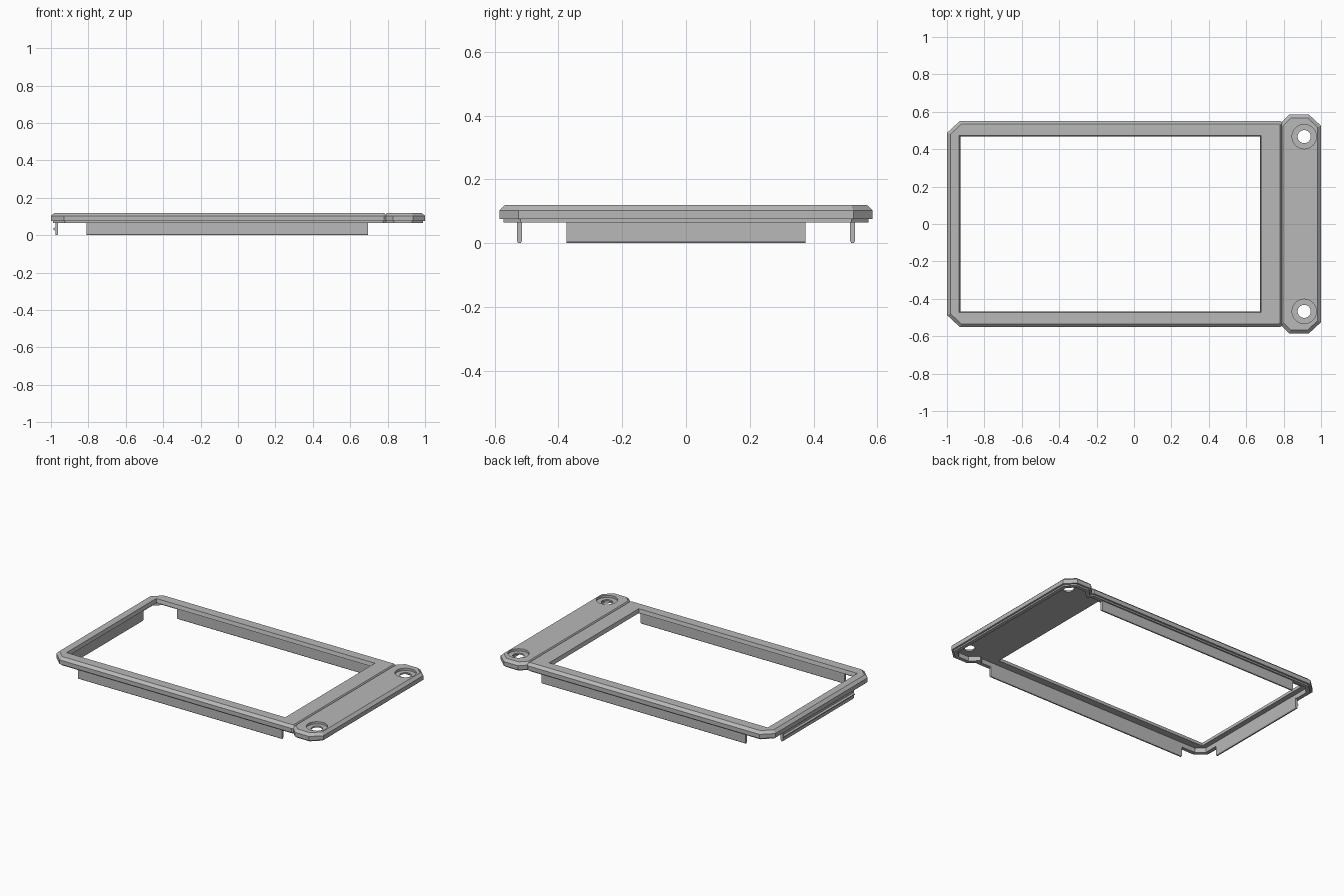
import bpy
import bmesh
from mathutils import Vector

cube = bpy.data.objects.get("Cube")
if cube:
    bpy.data.objects.remove(cube, do_unlink=True)

grey = bpy.data.materials.new("plain grey")
grey.use_nodes = True
grey.diffuse_color = (0.48, 0.48, 0.48, 1)
grey.node_tree.nodes["Principled BSDF"].inputs["Base Color"].default_value = grey.diffuse_color


def inset(points, d):
    """Move a counter-clockwise outline inwards by d with mitred corners."""
    result = []
    for i, p in enumerate(points):
        a = (p - points[i - 1]).normalized()
        b = (points[(i + 1) % len(points)] - p).normalized()
        na, nb = Vector((-a.y, a.x)), Vector((-b.y, b.x))
        result.append(p + (na + nb) * d / (1 + na.dot(nb)))
    return result


def loft(name, rings):
    """Skin a stack of equal rings of 3D points and cap both ends."""
    bm = bmesh.new()
    loops = [[bm.verts.new(p) for p in ring] for ring in rings]
    n = len(loops[0])
    for low, high in zip(loops, loops[1:]):
        for i in range(n):
            j = (i + 1) % n
            bm.faces.new((low[i], low[j], high[j], high[i]))
    bm.faces.new(loops[0][::-1])
    bm.faces.new(loops[-1])
    bmesh.ops.recalc_face_normals(bm, faces=bm.faces)
    mesh = bpy.data.meshes.new(name)
    bm.to_mesh(mesh)
    bm.free()
    mesh.materials.append(grey)
    obj = bpy.data.objects.new(name, mesh)
    bpy.context.collection.objects.link(obj)
    return obj


def rect(x0, x1, y0, y1, z):
    return [(x0, y0, z), (x1, y0, z), (x1, y1, z), (x0, y1, z)]


def cut(target, cutter):
    mod = target.modifiers.new("cut", "BOOLEAN")
    mod.operation = "DIFFERENCE"
    mod.solver = "EXACT"
    mod.object = cutter
    bpy.context.view_layer.objects.active = target
    bpy.ops.object.modifier_apply(modifier=mod.name)
    bpy.data.objects.remove(cutter, do_unlink=True)


def cylinder(name, x, y, radius, z0, z1):
    bpy.ops.mesh.primitive_cylinder_add(vertices=48, radius=radius, depth=z1 - z0,
                                        location=(x, y, (z0 + z1) / 2))
    bpy.context.object.name = name
    return bpy.context.object


# Hollow frame: half outline mirrored, then stepped from cavity roof round to the top
half = [(1, 0.525), (0.935, 0.585), (0.83, 0.585), (0.79, 0.545),
        (0.78, 0.552), (-0.93, 0.552), (-1, 0.487)]
outline = [Vector(p) for p in half] + [Vector((x, -y)) for x, y in reversed(half)]
section = [(0.037, 0.095), (0.037, 0.065), (0.012, 0.065), (0.012, 0.075),
           (0, 0.075), (0, 0.103), (0.018, 0.12)]
frame = loft("bezel_frame", [[(p.x, p.y, z) for p in inset(outline, d)] for d, z in section])

# Window opening with slightly sloping walls
cut(frame, loft("window_cutter", [rect(-0.925, 0.67, -0.463, 0.463, 0.08),
                                  rect(-0.937, 0.682, -0.475, 0.475, 0.13)]))

# V groove between the window part and the screw plate
cut(frame, loft("groove_cutter", [[(0.78, y, 0.122), (0.789, y, 0.11), (0.798, y, 0.122)]
                                  for y in (-0.7, 0.7)]))

# Counterbored screw holes
for side in (-1, 1):
    cut(frame, cylinder("recess_cutter", 0.91, side * 0.467, 0.065, 0.105, 0.14))
    cut(frame, cylinder("hole_cutter", 0.91, side * 0.467, 0.035, 0.04, 0.14))

bpy.ops.object.select_all(action="DESELECT")
frame.select_set(True)
bpy.context.view_layer.objects.active = frame
bpy.ops.object.shade_smooth_by_angle(angle=0.35)

# Hanging side flanges with a narrowed lower edge
for name, y in (("front_flange", -0.5225), ("back_flange", 0.5225)):
    loft(name, [rect(-0.81, 0.695, y - w, y + w, z)
                for w, z in ((0.004, 0), (0.0075, 0.006), (0.0075, 0.07))])

# End flange with a snap ridge along its outer face
loft("end_flange", [rect(-0.9695 - w, -0.9695 + w, -0.375, 0.375, z)
                    for w, z in ((0.004, 0), (0.0075, 0.006), (0.0075, 0.07))])
loft("snap_ridge", [[(-0.974, y, 0.022), (-0.974, y, 0.046), (-0.987, y, 0.036), (-0.987, y, 0.03)]
                    for y in (-0.37, 0.37)])
